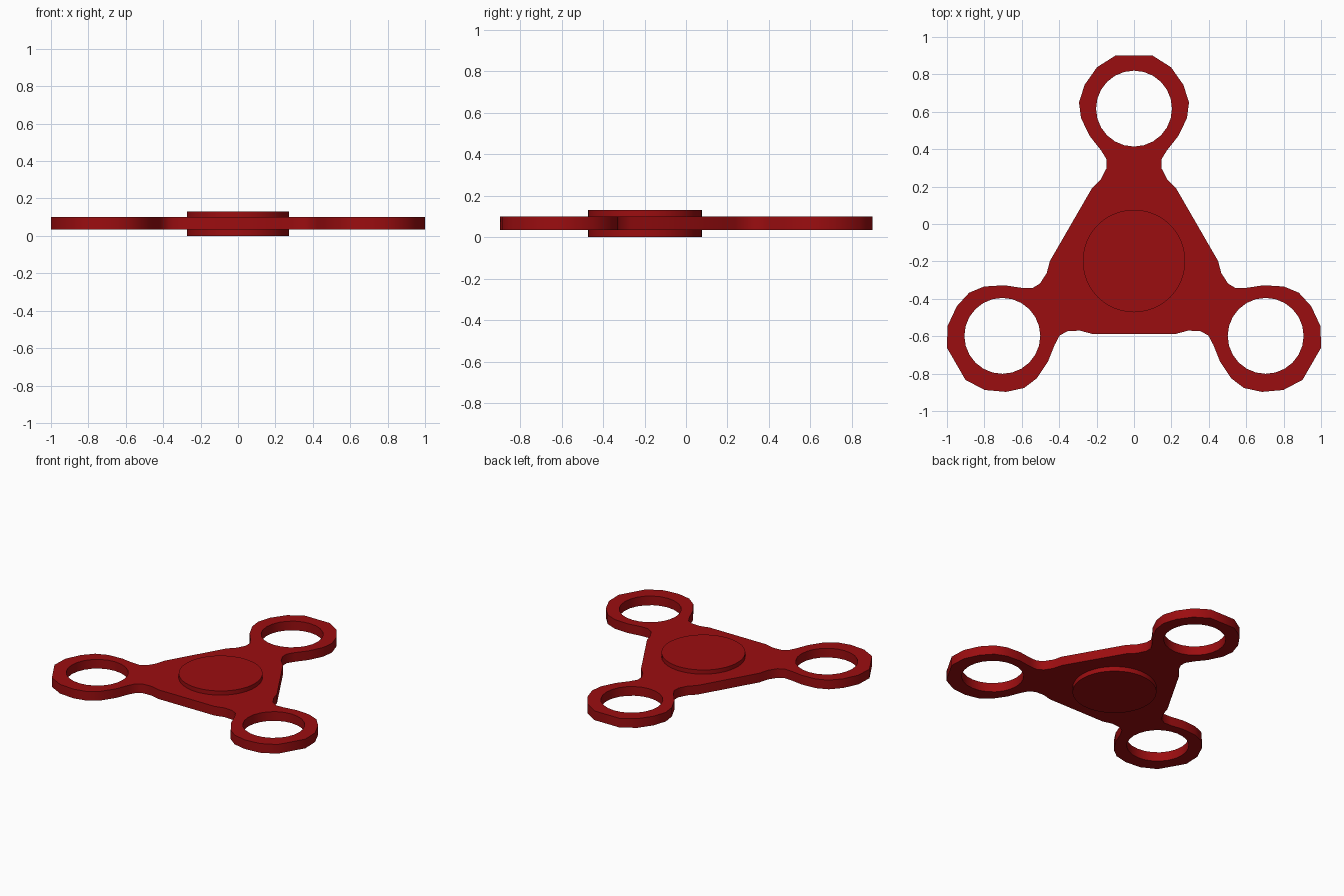
import bpy, bmesh
from math import sin, cos, pi, radians
from mathutils import Matrix, Vector

if "Cube" in bpy.data.objects:
    bpy.data.objects.remove(bpy.data.objects["Cube"])

CY = -0.198            # y of the spinning axis
Z0, Z1 = 0.034, 0.10   # plate bottom and top

red = bpy.data.materials.new("red")
red.diffuse_color = (0.33, 0.004, 0.005, 1)
red.use_nodes = True
red.node_tree.nodes["Principled BSDF"].inputs["Base Color"].default_value = red.diffuse_color


def finish(obj):
    obj.data.materials.append(red)
    bpy.ops.object.select_all(action='DESELECT')
    obj.select_set(True)
    bpy.context.view_layer.objects.active = obj
    bpy.ops.object.shade_smooth_by_angle(angle=radians(35))


def circle(cx, cy, r, n):
    return [(cx + r * cos(2 * pi * i / n), cy + r * sin(2 * pi * i / n)) for i in range(n)]


def add_loop(bm, pts):
    vs = [bm.verts.new((x, y, Z0)) for x, y in pts]
    return [bm.edges.new((vs[i - 1], vs[i])) for i in range(len(vs))]


# Right half of one arm, from lobe tip down to the straight body edge
half_arm = [(0.10, 0.90), (0.198, 0.838), (0.264, 0.744), (0.294, 0.65), (0.283, 0.565),
            (0.235, 0.468), (0.177, 0.395), (0.146, 0.345), (0.147, 0.298),
            (0.177, 0.239), (0.225, 0.191)]
arm = half_arm[::-1] + [(-x, y) for x, y in half_arm]
outline = []
for k in range(3):
    turn = Matrix.Rotation(k * 2 * pi / 3, 3, 'Z')
    for x, y in arm:
        p = turn @ Vector((x, y - CY, 0))
        outline.append((p.x, p.y + CY))

# Three-armed plate with a round hole in each lobe
bm = bmesh.new()
edges = add_loop(bm, outline)
for hx, hy in ((0, 0.617), (-0.704, -0.598), (0.704, -0.598)):
    edges += add_loop(bm, circle(hx, hy, 0.203, 24))
bmesh.ops.triangle_fill(bm, edges=edges, use_beauty=True, use_dissolve=False)
ext = bmesh.ops.extrude_face_region(bm, geom=bm.faces[:], use_keep_orig=True)
top = [g for g in ext["geom"] if isinstance(g, bmesh.types.BMVert)]
bmesh.ops.translate(bm, verts=top, vec=(0, 0, Z1 - Z0))
bmesh.ops.recalc_face_normals(bm, faces=bm.faces[:])
mesh = bpy.data.meshes.new("spinner_plate")
bm.to_mesh(mesh)
bm.free()
plate = bpy.data.objects.new("spinner_plate", mesh)
bpy.context.collection.objects.link(plate)
finish(plate)

# Central finger cap, standing proud above and below the plate
bpy.ops.mesh.primitive_cylinder_add(vertices=48, radius=0.274, depth=0.13,
                                    location=(0, CY, 0.065))
cap = bpy.context.object
cap.name = "centre_cap"
finish(cap)
